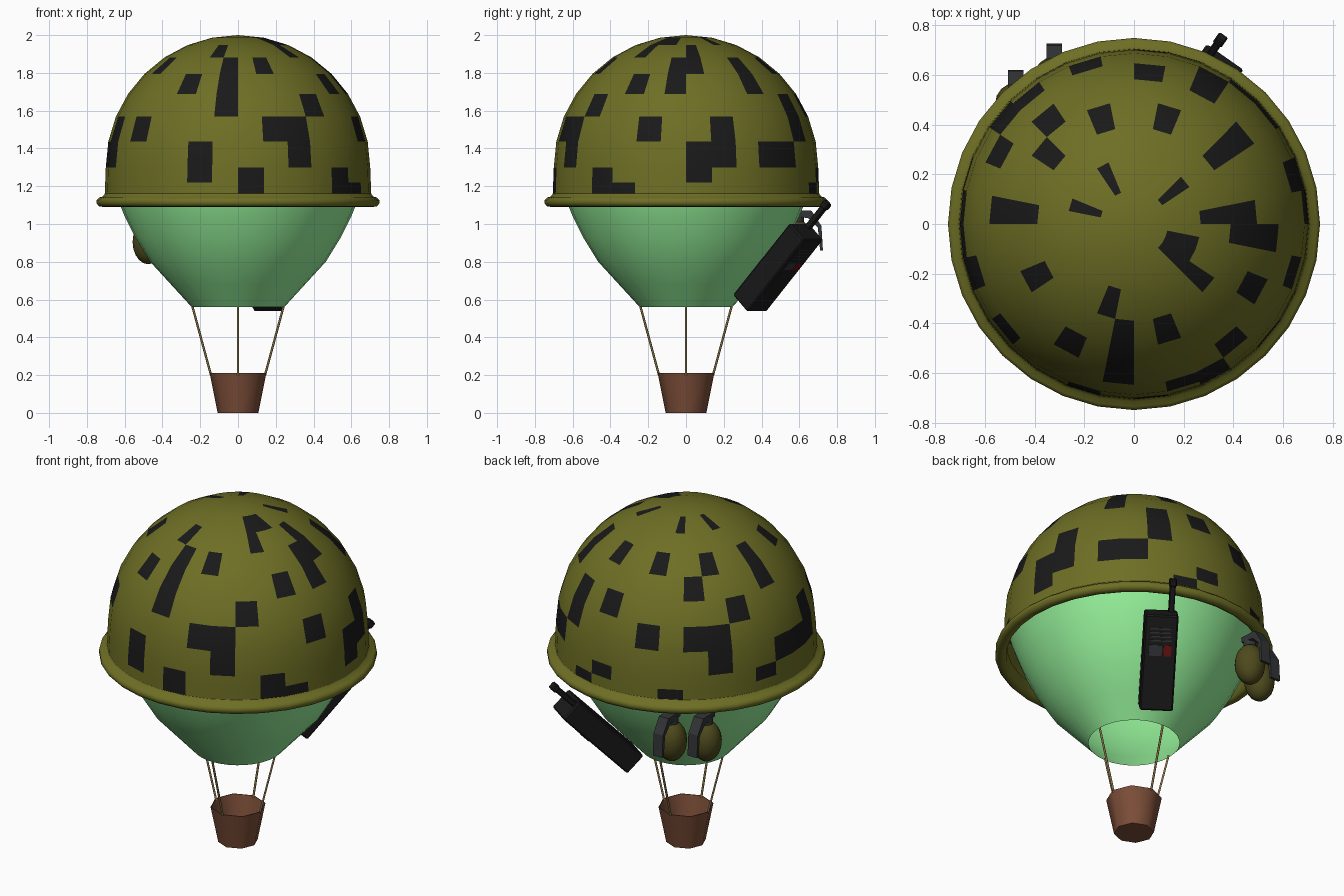
import bpy, bmesh
from math import sin, cos, pi, radians
from mathutils import Vector, Matrix

if "Cube" in bpy.data.objects:
    bpy.data.objects.remove(bpy.data.objects["Cube"])

def mat(name, r, g, b):
    m = bpy.data.materials.new(name)
    m.diffuse_color = (r, g, b, 1)
    m.use_nodes = True
    m.node_tree.nodes["Principled BSDF"].inputs["Base Color"].default_value = m.diffuse_color
    return m

OLIVE = mat("olive", .155, .158, .018)
BLACK = mat("black", .010, .010, .010)
GREEN = mat("green", .30, .87, .32)
BROWN = mat("basket_brown", .20, .075, .04)
ROPE = mat("rope_tan", .28, .19, .07)
DARK = mat("dark_grey", .032, .034, .036)
RED = mat("red", .14, .006, .006)
SHELL = mat("grenade_green", .075, .068, .012)

def finish(name, bm, mats, angle=32):
    me = bpy.data.meshes.new(name)
    bm.to_mesh(me)
    bm.free()
    ob = bpy.data.objects.new(name, me)
    bpy.context.collection.objects.link(ob)
    for m in mats:
        me.materials.append(m)
    if angle:
        bpy.ops.object.select_all(action='DESELECT')
        ob.select_set(True)
        bpy.context.view_layer.objects.active = ob
        bpy.ops.object.shade_smooth_by_angle(angle=radians(angle))
    return ob

def lathe(name, profile, seg, mats, marks=None, closed=False, angle=32):
    """Revolve (radius, z) points; column 0 starts at the front. marks: {row: columns} use material 1."""
    bm = bmesh.new()
    rings = []
    for r, z in profile:
        if r < 1e-5:
            rings.append([bm.verts.new((0, 0, z))] * seg)
        else:
            rings.append([bm.verts.new((r * sin(2*pi*k/seg), -r * cos(2*pi*k/seg), z)) for k in range(seg)])
    for i in range(len(rings) if closed else len(rings) - 1):
        a, b = rings[i], rings[(i + 1) % len(rings)]
        for k in range(seg):
            j = (k + 1) % seg
            f = bm.faces.new(list(dict.fromkeys((a[k], a[j], b[j], b[k]))))
            if marks and k in marks.get(i, ()):
                f.material_index = 1
    if closed:
        bmesh.ops.recalc_face_normals(bm, faces=bm.faces[:])
    return finish(name, bm, mats, angle)

def box(name, size, center, m, frame=Matrix(), bevel=0):
    bm = bmesh.new()
    bmesh.ops.create_cube(bm, size=1, matrix=Matrix.Translation(center) @ Matrix.Diagonal((*size, 1)))
    if bevel:
        bmesh.ops.bevel(bm, geom=bm.edges[:], offset=bevel, segments=1, affect='EDGES')
    bm.transform(frame)
    return finish(name, bm, [m], 0)

def rod(name, p, q, r, m, seg=8):
    p, q = Vector(p), Vector(q)
    d = q - p
    bm = bmesh.new()
    bmesh.ops.create_cone(bm, cap_ends=True, segments=seg, radius1=r, radius2=r, depth=d.length)
    bm.transform(Matrix.Translation((p + q) / 2) @ d.to_track_quat('Z', 'Y').to_matrix().to_4x4())
    return finish(name, bm, [m], 65)

# Helmet dome with blocky camouflage (row from the rim upward: columns round from the front)
R, ZC, N = .70, 1.30, 32
dome = [(.705, 1.155), (.703, 1.22)] + [(R * cos(pi*i/16), ZC + R * sin(pi*i/16)) for i in range(8)] + [(0, 2.0)]
camo = {
    0: (0, 4, 5, 14, 18),
    1: (0, 4, 8, 15, 22, 30),
    2: (2, 8, 9, 11, 12, 20, 23, 24, 25, 30),
    3: (1, 2, 6, 9, 13, 17, 19, 20, 25, 27),
    4: (3, 13, 15, 21, 31),
    5: (5, 7, 11, 19, 23, 29, 31),
    6: (1, 7, 8, 11, 14, 17, 20, 23, 26, 31),
    7: (4, 8, 30),
    8: (4, 5, 6, 11, 18, 22),
}
lathe("helmet_dome", dome, N, [OLIVE, BLACK], camo)

# Rolled helmet rim
lathe("helmet_rim", [(.703, 1.165), (.715, 1.146), (.735, 1.14), (.748, 1.127), (.748, 1.108), (.735, 1.093),
                     (.71, 1.09), (.69, 1.10), (.685, 1.16)], N, [OLIVE], closed=True, angle=60)

# Balloon envelope, open at the mouth, filling the helmet
env = [(.245, .56), (.355, .68), (.465, .80), (.545, .93), (.60, 1.04), (.62, 1.09), (.66, 1.2)]
env += [(.685 * cos(pi*i/16), ZC + .685 * sin(pi*i/16)) for i in range(8)] + [(0, 1.985)]
lathe("balloon_envelope", env, N, [GREEN])

# Basket and four ropes
lathe("basket", [(0, 0), (.108, 0), (.15, .21), (.146, .21), (.104, .006), (0, .006)], 8, [BROWN], angle=50)
for i in range(4):
    c, s = round(cos(i*pi/2)), round(sin(i*pi/2))
    rod(f"rope_{i+1}", (.143*c, .143*s, .20), (.243*c, .243*s, .57), .006, ROPE, 6)

# Radio lying on the envelope: frame x = sideways, y = outward, z = along the body
az, tilt = radians(145), radians(46)
e, up = Vector((sin(az), -cos(az), 0)), Vector((0, 0, 1))
u = e * cos(tilt) + up * sin(tilt)
n = e * sin(tilt) - up * cos(tilt)
F = Matrix((n.cross(u), n, u)).transposed().to_4x4()
F.translation = (.237, .487, .77)
box("radio_body", (.18, .13, .53), (0, 0, 0), BLACK, F, .008)
box("radio_antenna", (.032, .032, .17), (-.055, -.035, .345), BLACK, F, .005)
box("radio_antenna_tip", (.042, .042, .04), (-.055, -.035, .425), BLACK, F, .006)
for i in range(4):
    box(f"radio_speaker_slot_{i+1}", (.12, .006, .008), (0, .065, .19 - .022*i), DARK, F)
box("radio_screen", (.07, .008, .06), (.025, .065, .07), DARK, F)
box("radio_button", (.042, .01, .06), (-.04, .065, .07), RED, F)

# Two grenades hanging at the back left, safety levers facing back
def grenade(tag, x, y):
    bm = bmesh.new()
    bmesh.ops.create_uvsphere(bm, u_segments=16, v_segments=10, radius=1)
    bm.transform(Matrix.Translation((x, y, .905)) @ Matrix.Diagonal((.083, .083, .118, 1)))
    finish(f"grenade_body_{tag}", bm, [SHELL])
    rod(f"grenade_neck_{tag}", (x, y, 1.0), (x, y, 1.055), .035, DARK, 12)
    # lever strip swept from a side profile
    side = [(-.035, 1.045), (-.035, 1.075), (.075, 1.07), (.127, .99), (.135, .86),
            (.12, .86), (.108, .98), (.06, 1.03)]
    bm = bmesh.new()
    a = [bm.verts.new((x - .031, y + p, z)) for p, z in side]
    b = [bm.verts.new((x + .031, y + p, z)) for p, z in side]
    bm.faces.new(a)
    bm.faces.new(b[::-1])
    for i in range(len(side)):
        j = (i + 1) % len(side)
        bm.faces.new((a[j], a[i], b[i], b[j]))
    bmesh.ops.recalc_face_normals(bm, faces=bm.faces[:])
    finish(f"grenade_lever_{tag}", bm, [DARK], 0)

grenade("inner", -.32, .59)
grenade("outer", -.475, .485)
